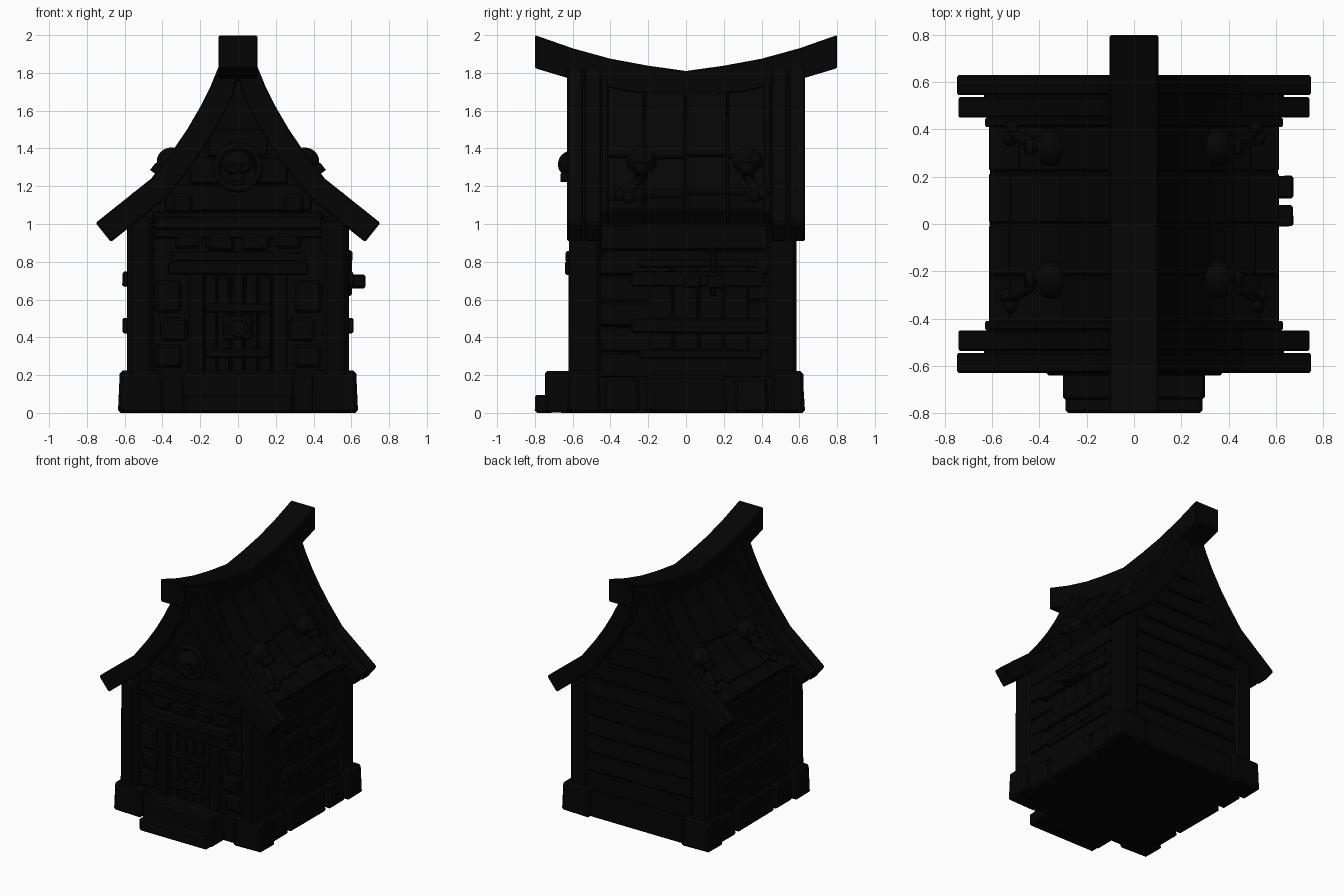
import bpy, bmesh, math, random
from mathutils import Matrix, Vector

if "Cube" in bpy.data.objects:
    bpy.data.objects.remove(bpy.data.objects["Cube"])

random.seed(4)
DARK = bpy.data.materials.new("dark_wood")
DARK.diffuse_color = (0.0015, 0.0015, 0.0015, 1)
DARK.use_nodes = True
DARK.node_tree.nodes["Principled BSDF"].inputs["Base Color"].default_value = DARK.diffuse_color


def finish(name, bm, bevel=0.008, mirror="", smooth=False):
    bmesh.ops.recalc_face_normals(bm, faces=bm.faces)
    me = bpy.data.meshes.new(name)
    bm.to_mesh(me)
    bm.free()
    ob = bpy.data.objects.new(name, me)
    bpy.context.collection.objects.link(ob)
    me.materials.append(DARK)
    if smooth:
        me.shade_smooth()
    if bevel:
        b = ob.modifiers.new("bevel", "BEVEL")
        b.width, b.segments, b.limit_method = bevel, 1, "ANGLE"
    if mirror:
        m = ob.modifiers.new("mirror", "MIRROR")
        m.use_axis = ("x" in mirror, "y" in mirror, False)
        m.use_mirror_merge = False
    return ob


def box(name, x, y, z, wobble=0.004, mirror="", bevel=0.008, top=0.0):
    """Box from ranges, slightly irregular; top pulls the upper corners inwards."""
    bm = bmesh.new()
    bmesh.ops.create_cube(bm, size=1)
    cx, cy = sum(x) / 2, sum(y) / 2
    for v in bm.verts:
        s = top if v.co.z > 0 else 0
        p = Vector((cx + v.co.x * (x[1] - x[0] - 2 * s), cy + v.co.y * (y[1] - y[0] - 2 * s),
                    sum(z) / 2 + v.co.z * (z[1] - z[0])))
        v.co = p + Vector([random.uniform(-wobble, wobble) for _ in range(3)])
        v.co.z = max(v.co.z, 0)
    return finish(name, bm, bevel, mirror)


def prism(name, pts, a, b, axis="y", mirror="", bevel=0.008):
    """Profile in xz (axis y) or yz (axis x), extruded from a to b."""
    bm = bmesh.new()
    put = (lambda p, d: (p[0], d, p[1])) if axis == "y" else (lambda p, d: (d, p[0], p[1]))
    lo = [bm.verts.new(put(p, a)) for p in pts]
    hi = [bm.verts.new(put(p, b)) for p in pts]
    bm.faces.new(lo)
    bm.faces.new(hi[::-1])
    for i in range(len(pts)):
        j = (i + 1) % len(pts)
        bm.faces.new((lo[i], hi[i], hi[j], lo[j]))
    return finish(name, bm, bevel, mirror)


# Roof slope profile, from ridge to eave
SLOPE = [(0.1, 1.84), (0.145, 1.73), (0.2, 1.62), (0.27, 1.5), (0.345, 1.39), (0.46, 1.24), (0.755, 1.005)]


def roof_x(z):
    for (x0, z0), (x1, z1) in zip(SLOPE, SLOPE[1:]):
        if z >= z1:
            return x0 + (z0 - z) / (z0 - z1) * (x1 - x0)
    return SLOPE[-1][0]


def offset(pts, d):
    out = []
    for i in range(len(pts)):
        a, b = Vector(pts[max(i - 1, 0)]), Vector(pts[min(i + 1, len(pts) - 1)])
        t = (b - a).normalized()
        out.append((max(0.0, pts[i][0] + t.y * d), pts[i][1] - t.x * d))
    return out


def slope_part(z_top, z_end):
    mid = [p for p in SLOPE if z_end + 0.02 < p[1] < z_top - 0.02]
    return [(roof_x(z_top), z_top)] + mid + [(roof_x(z_end), z_end)]


def strip(d0, d1, z_top, z_end):
    pts = slope_part(z_top, z_end)
    return offset(pts, d0) + offset(pts, d1)[::-1]


# Solid house body with gables
half = [(0.55, 0), (0.55, 1.04), (0.42, 1.15), (0.25, 1.37), (0.1, 1.63)]
prism("house_body", half + [(0, 1.79)] + [(-x, z) for x, z in half[::-1]], -0.555, 0.555, bevel=0)

# Gable trim boards and roof tiles
prism("outer_trim", strip(0, 0.13, 1.84, 1.006), -0.63, -0.545, mirror="xy")
prism("inner_trim", strip(0.004, 0.13, 1.84, 1.008), -0.537, -0.45, mirror="xy")
prism("trim_batten", strip(0.03, 0.13, 1.84, 1.085), -0.45, -0.41, mirror="xy")
rows = [(1.82, 1.39, 0.085), (1.44, 1.18, 0.085), (1.24, 1.098, 0.135)]
for side in (1, -1):
    for zt, zb, under in rows:
        seams = [-0.44, -0.22, 0.0, 0.22, 0.44]
        for a, b in zip(seams, seams[1:]):
            pts = slope_part(zt, zb + (random.uniform(-0.02, 0.02) if zb > 1.1 else 0))
            n = len(pts) - 1
            up = [offset(pts, 0.065 - 0.032 * i / n)[i] for i in range(n + 1)]
            prof = up + offset(pts, under)[::-1]
            prism("roof_tile", [(side * x, z) for x, z in prof], a + 0.003, b - 0.003)

# Sagging ridge beam
top = [(0, 1.81), (0.2, 1.838), (0.4, 1.875), (0.6, 1.93), (0.8, 2.0)]
low = [(0.8, 1.825), (0.6, 1.765), (0.3, 1.7), (0, 1.67)]
prism("ridge_beam", [(-y, z) for y, z in top[:0:-1]] + top + low + [(-y, z) for y, z in low[-2::-1]],
      -0.103, 0.103, axis="x", bevel=0.006)

# Corner posts and foundation stones
box("front_post", (0.445, 0.587), (-0.62, -0.45), (0.18, 1.04), mirror="x", bevel=0.025)
box("back_post", (0.445, 0.587), (0.43, 0.587), (0.18, 1.04), mirror="x", bevel=0.02)
box("corner_stone", (0.39, 0.632), (-0.628, -0.45), (0, 0.222), mirror="xy", top=0.01, bevel=0.015)
for y0, y1, h in ((-0.44, -0.24, 0.19), (-0.22, 0.22, 0.2), (0.25, 0.44, 0.18)):
    box("side_stone", (0.5, 0.61), (y0, y1), (0, h), mirror="x", top=0.01, bevel=0.015)
box("back_sill", (-0.4, 0.4), (0.5, 0.605), (0, 0.2))
box("front_sill", (0.25, 0.4), (-0.6, -0.5), (0, 0.2), mirror="x")

# Front steps
box("upper_step", (-0.3, 0.3), (-0.745, -0.5), (0, 0.222), wobble=0.002, bevel=0.012)
box("lower_step", (-0.29, 0.29), (-0.8, -0.7), (0, 0.095), wobble=0.001, bevel=0.012)

# Wall planks: sides, back and front gable
z = 0.19
while z < 1.0:
    box("side_plank", (0.53, 0.572), (-0.46, 0.44), (z, z + 0.128), mirror="x", wobble=0.005)
    z += 0.135
z = 0.2
while z < 1.6:
    w = 0.45 if z < 0.93 else min(0.5, max(0.05, roof_x(z + 0.13) - 0.12))
    box("back_plank", (-w, w), (0.53, 0.575), (z, z + 0.138), wobble=0.007)
    if 0.8 < z < 1.4:
        box("gable_plank", (-w, w), (-0.576, -0.53), (z, z + 0.138), wobble=0.005)
    z += 0.145
for x0, x1, z0, z1 in ((0.3, 0.44, 0.24, 0.36), (0.27, 0.41, 0.38, 0.5), (0.3, 0.44, 0.53, 0.7),
                       (0.02, 0.17, 0.86, 0.94), (0.19, 0.33, 0.87, 0.95), (0.24, 0.35, 1.06, 1.16)):
    box("wall_block", (x0, x1), (-0.592, -0.53), (z0, z1), mirror="x", bevel=0.015)
box("gable_beam", (-0.44, 0.44), (-0.595, -0.53), (0.97, 1.04))

# Door with frame, straps and lock plate
for i in range(5):
    x = -0.18 + i * 0.072
    box("door_plank", (x, x + 0.068), (-0.58, -0.53), (0.2, 0.73))
for z in (0.29, 0.53):
    box("door_strap", (-0.175, 0.175), (-0.595, -0.55), (z, z + 0.05))
box("door_frame", (0.185, 0.26), (-0.615, -0.53), (0.2, 0.75), mirror="x")
box("door_lintel", (-0.37, 0.37), (-0.64, -0.53), (0.73, 0.8))
box("lintel_cap", (-0.36, 0.36), (-0.638, -0.53), (0.8, 0.855))
box("lock_plate", (-0.075, 0.075), (-0.6, -0.55), (0.39, 0.52))


def ring(name, center, major, minor):
    bpy.ops.mesh.primitive_torus_add(location=center, rotation=(math.pi / 2, 0, 0), major_radius=major,
                                     minor_radius=minor, major_segments=20, minor_segments=8)
    ob = bpy.context.object
    ob.name = name
    ob.data.materials.append(DARK)
    ob.data.shade_smooth()


ring("door_ring", (0, -0.602, 0.455), 0.045, 0.011)

# Shuttered windows on both sides
for i in range(4):
    y = -0.2 + i * 0.135
    box("shutter_plank", (0.55, 0.582), (y, y + 0.128), (0.33, 0.8), mirror="x")
box("window_top_board", (0.55, 0.61), (-0.29, 0.41), (0.67, 0.745), mirror="x")
box("window_head", (0.55, 0.585), (-0.25, 0.38), (0.77, 0.815), mirror="x")
box("window_low_board", (0.55, 0.61), (-0.29, 0.43), (0.42, 0.5), mirror="x")
box("window_sill", (0.55, 0.588), (-0.25, 0.4), (0.29, 0.335), mirror="x")
for y0, y1 in ((-0.01, 0.08), (0.11, 0.205)):
    box("wall_peg", (0.55, 0.674), (y0, y1), (0.66, 0.73), wobble=0.002)
box("hanging_bar", (0.57, 0.605), (0.13, 0.16), (0.62, 0.86))


# Skull ornaments, face towards local -y
def skull(name, mat, mirror=""):
    bm = bmesh.new()
    bmesh.ops.create_icosphere(bm, subdivisions=4, radius=1)
    for v in bm.verts:
        c = v.co.copy()
        if c.z < -0.2:
            v.co.x *= 1 - 0.35 * min(1, (-0.2 - c.z) / 0.5)
        for e, r in (((0.38, -0.9, -0.15), 0.3), ((-0.38, -0.9, -0.15), 0.3), ((0, -0.85, -0.55), 0.16)):
            d = (c - Vector(e)).length
            if d < r:
                v.co.y += 0.35 * (1 - (d / r) ** 3)
    bmesh.ops.create_cube(bm, size=1, matrix=Matrix.Translation((0, -0.42, -0.95))
                          @ Matrix.Diagonal((0.85, 0.8, 0.6, 1)))
    bmesh.ops.transform(bm, matrix=mat, verts=bm.verts)
    finish(name, bm, 0, mirror, True)


def bone(name, a, b, mirror=""):
    a, b = Vector(a), Vector(b)
    d = b - a
    rot = d.to_track_quat("Z", "Y").to_matrix().to_4x4()
    bm = bmesh.new()
    bmesh.ops.create_cone(bm, cap_ends=True, segments=10, radius1=0.024, radius2=0.024, depth=d.length,
                          matrix=Matrix.Translation((a + b) / 2) @ rot)
    side = d.cross(Vector((0.6, 0, 0.8))).normalized() * 0.024
    for s in (1, -1):
        bmesh.ops.create_icosphere(bm, subdivisions=2, radius=0.032, matrix=Matrix.Translation(b + s * side))
    finish(name, bm, 0, mirror, True)


ring("medallion_rim", (0, -0.59, 1.3), 0.115, 0.018)
box("medallion_board", (-0.1, 0.1), (-0.585, -0.53), (1.2, 1.4))
skull("gable_skull", Matrix.Translation((0, -0.6, 1.315)) @ Matrix.Diagonal((0.085, 0.078, 0.075, 1)))
turn = Matrix.Rotation(math.radians(-38), 4, "Y") @ Matrix.Rotation(math.pi / 2, 4, "Z")
for y, end in ((-0.235, (0.53, -0.325, 1.145)), (0.325, (0.52, 0.385, 1.15))):
    skull("roof_skull", Matrix.Translation((0.352, y, 1.325)) @ turn @ Matrix.Scale(0.08, 4), "x")
    bone("roof_bone", (0.4, y, 1.25), end, "x")
